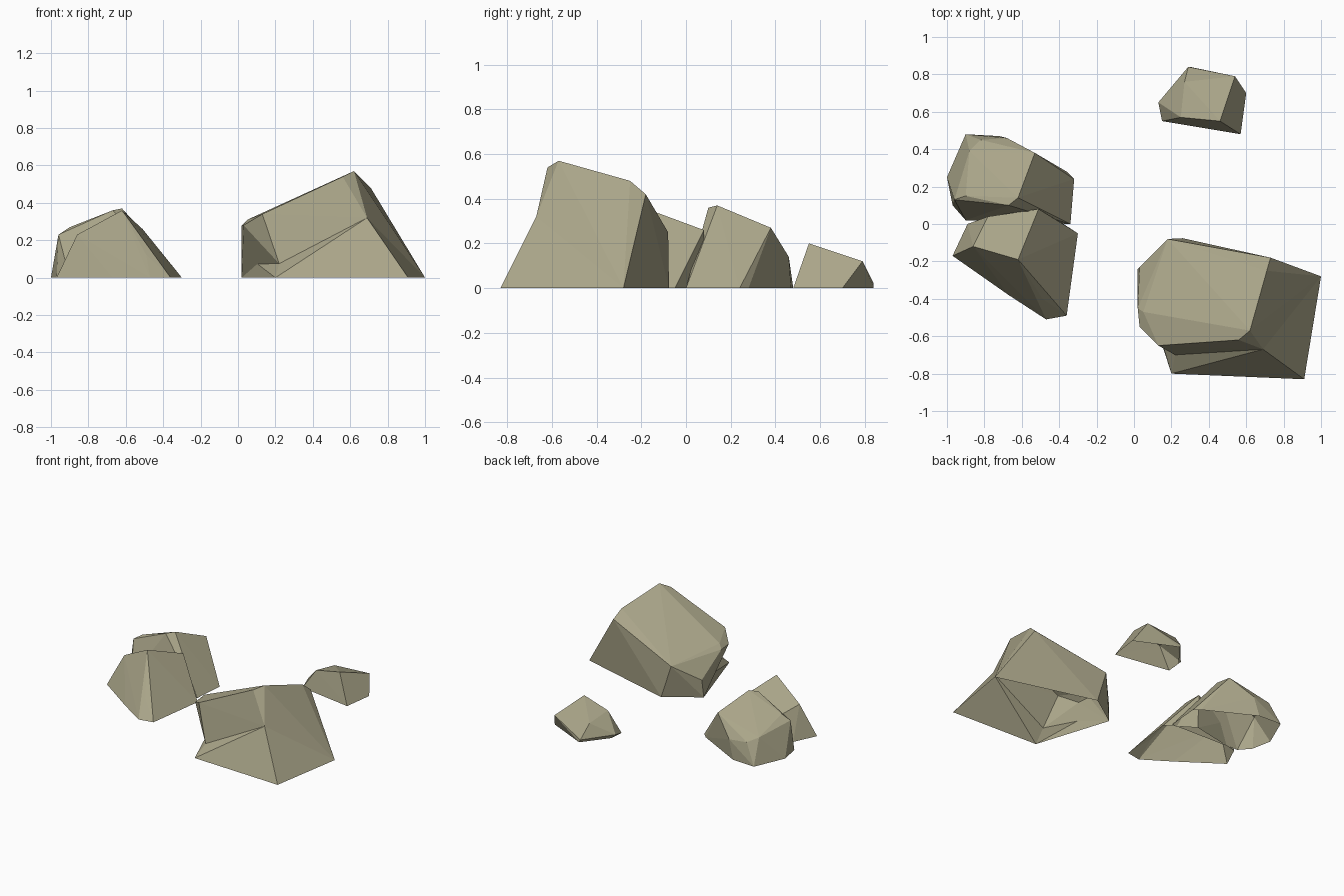
import bpy
import bmesh

# Remove the default object
default_cube = bpy.data.objects.get("Cube")
if default_cube:
    bpy.data.objects.remove(default_cube, do_unlink=True)


def make_material(name, colour):
    material = bpy.data.materials.new(name)
    material.use_nodes = True
    material.diffuse_color = colour
    material.node_tree.nodes["Principled BSDF"].inputs["Base Color"].default_value = colour
    return material


stone = make_material("khaki_stone", (.40, .376, .25, 1))


def chiselled_block(name, footprint, crown):
    """Faceted block stretched over ground corners and raised corners."""
    bm = bmesh.new()
    for x, y in footprint:
        bm.verts.new((x, y, 0))
    for corner in crown:
        bm.verts.new(corner)
    hull = bmesh.ops.convex_hull(bm, input=bm.verts)
    unused = {v for v in hull["geom_interior"] + hull["geom_unused"]
              if isinstance(v, bmesh.types.BMVert)}
    bmesh.ops.delete(bm, geom=list(unused), context="VERTS")
    bmesh.ops.recalc_face_normals(bm, faces=bm.faces)
    mesh = bpy.data.meshes.new(name)
    bm.to_mesh(mesh)
    bm.free()
    mesh.materials.append(stone)
    block = bpy.data.objects.new(name, mesh)
    bpy.context.scene.collection.objects.link(block)
    return block


def fuse(block, extra):
    """Join a second block into the first one as a single outer skin."""
    modifier = block.modifiers.new("fuse", "BOOLEAN")
    modifier.operation = "UNION"
    modifier.solver = "EXACT"
    modifier.object = extra
    bpy.context.view_layer.objects.active = block
    bpy.ops.object.modifier_apply(modifier=modifier.name)
    bpy.data.objects.remove(extra, do_unlink=True)


def open_underside(block):
    """Remove the faces that rest on the ground."""
    bm = bmesh.new()
    bm.from_mesh(block.data)
    resting = [f for f in bm.faces if all(abs(v.co.z) < .001 for v in f.verts)]
    bmesh.ops.delete(bm, geom=resting, context="FACES")
    bm.to_mesh(block.data)
    bm.free()


# Large boulder: overhanging upper mass fused with a low front ledge
back_edge = [(1, -.28), (.26, -.076), (.02, -.24)]
ledge_line = [(.03, -.23, .13), (.22, -.70, .075), (.69, -.67, .32)]
large_boulder = chiselled_block(
    "large_boulder", back_edge,
    ledge_line + [(.62, -.57, .57), (.56, -.62, .54), (.13, -.65, .34),
                  (.03, -.55, .28), (.02, -.45, .28), (.05, -.47, .31),
                  (.71, -.25, .48), (.73, -.18, .42), (.18, -.08, .25)])
front_ledge = chiselled_block(
    "front_ledge", back_edge + [(.91, -.83), (.20, -.80)], ledge_line)
fuse(large_boulder, front_ledge)

# Medium boulder behind the leaning one
medium_boulder = chiselled_block(
    "medium_boulder",
    [(-.32, .24), (-.36, .28), (-.72, .47), (-.90, .48), (-1, .25),
     (-.97, .10), (-.90, .02), (-.34, 0)],
    [(-.62, .14, .37), (-.67, .10, .36), (-.53, .38, .27), (-.96, .13, .23),
     (-.90, .15, .27), (-.88, .39, .18), (-.82, .45, .15), (-.68, .46, .14)])

# Leaning boulder in front of it
leaning_boulder = chiselled_block(
    "leaning_boulder",
    [(-.97, -.17), (-.67, -.38), (-.47, -.51), (-.36, -.49), (-.30, -.05),
     (-.50, .08), (-.89, 0)],
    [(-.62, -.19, .36), (-.86, -.12, .23), (-.51, .08, .26),
     (-.78, .04, .17), (-.49, -.40, .12)])

# Small stone at the back
small_stone = chiselled_block(
    "small_stone",
    [(.15, .55), (.57, .48), (.60, .70), (.30, .84), (.16, .66)],
    [(.46, .55, .20), (.54, .79, .12), (.25, .57, .15), (.27, .76, .12),
     (.29, .84, .02), (.13, .65, .03)])

for rock in (large_boulder, medium_boulder, leaning_boulder, small_stone):
    open_underside(rock)
